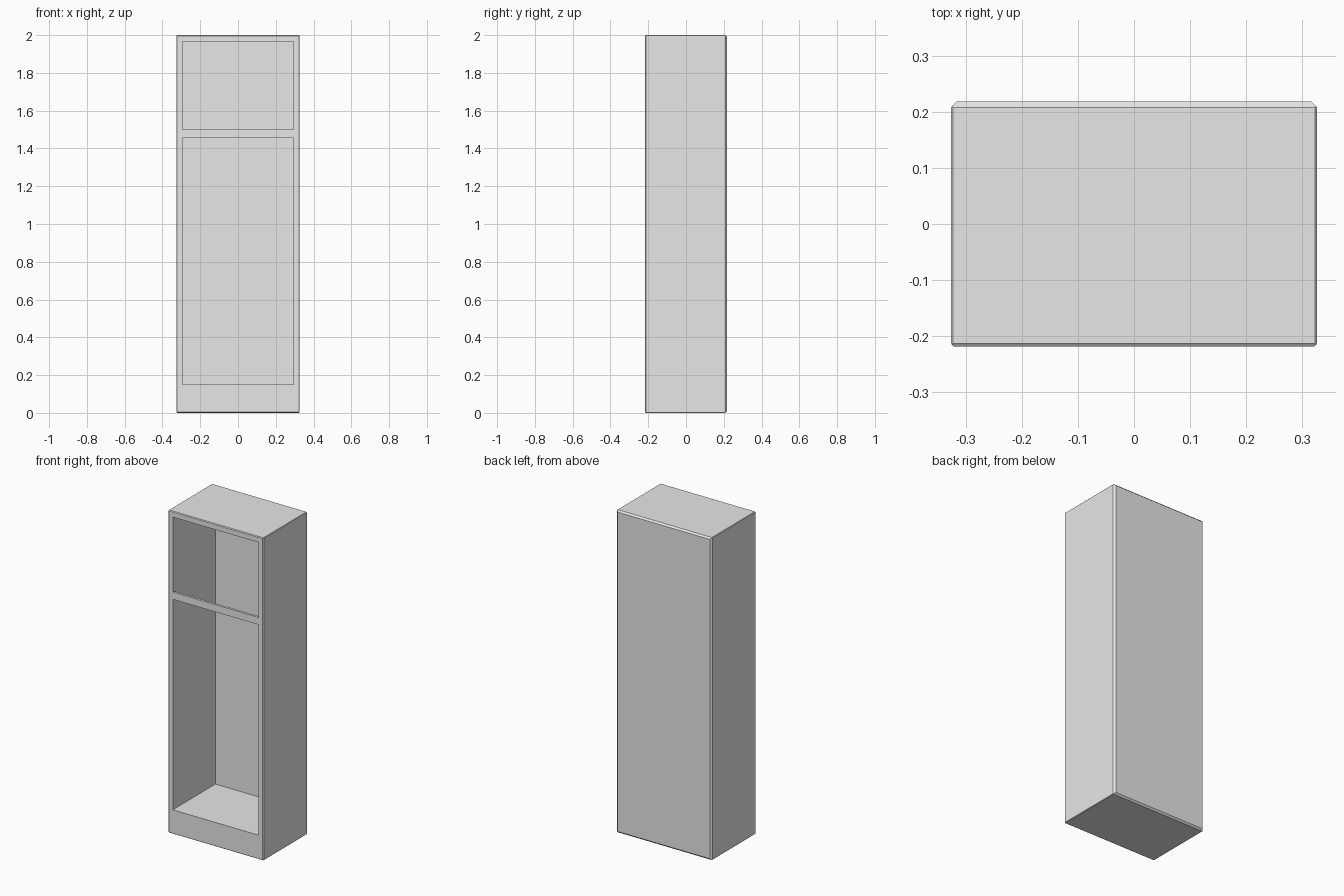
import bpy
import bmesh

cube = bpy.data.objects.get("Cube")
if cube:
    bpy.data.objects.remove(cube, do_unlink=True)

W, D, H = 0.326, 0.218, 2.0      # half width, half depth, height

grey = bpy.data.materials.new("plain grey")
grey.use_nodes = True
grey.diffuse_color = (0.8, 0.8, 0.8, 1)
grey.node_tree.nodes["Principled BSDF"].inputs["Base Color"].default_value = (0.8, 0.8, 0.8, 1)


def loft(name, rings):
    """Closed solid through rectangles (y, half width, bottom, top), front to back."""
    bm = bmesh.new()
    loops = [[bm.verts.new(p) for p in ((-w, y, lo), (w, y, lo), (w, y, hi), (-w, y, hi))]
             for y, w, lo, hi in rings]
    for a, b in zip(loops, loops[1:]):
        for i in range(4):
            j = (i + 1) % 4
            bm.faces.new((a[i], b[i], b[j], a[j]))
    bm.faces.new(loops[0])
    bm.faces.new(loops[-1][::-1])
    bmesh.ops.recalc_face_normals(bm, faces=bm.faces)
    mesh = bpy.data.meshes.new(name)
    bm.to_mesh(mesh)
    bm.free()
    obj = bpy.data.objects.new(name, mesh)
    bpy.context.collection.objects.link(obj)
    return obj


def cut(target, cutter):
    """Subtract the cutter and remove it."""
    cutter.hide_render = True
    mod = target.modifiers.new("cut", "BOOLEAN")
    mod.operation = "DIFFERENCE"
    mod.solver = "EXACT"
    mod.object = cutter
    bpy.context.view_layer.objects.active = target
    bpy.ops.object.modifier_apply(modifier=mod.name)
    bpy.data.objects.remove(cutter, do_unlink=True)


def inset(y, d):
    return (y, W - d, d, H - d)


# Cabinet body: small chamfer at the front, wider chamfer at the back
cabinet = loft("cabinet_body", [inset(-D, 0.004), inset(-D + 0.005, 0),
                                inset(D - 0.01, 0), inset(D, 0.01)])
cabinet.data.materials.append(grey)

# Slim chamfer on the long edges that run front to back
bm = bmesh.new()
bm.from_mesh(cabinet.data)
long_edges = [e for e in bm.edges if abs(e.verts[0].co.y - e.verts[1].co.y) > D]
bmesh.ops.bevel(bm, geom=long_edges, offset=0.003, segments=1, affect="EDGES")
bm.to_mesh(cabinet.data)
bm.free()

# One tall interior behind a thin face frame
FRAME = -D + 0.015
cut(cabinet, loft("interior_cutter", [(FRAME, 0.297, 0.148, 1.967),
                                      (0.203, 0.297, 0.148, 1.967)]))

# Lower and upper openings, leaving a narrow rail between them
for name, lo, hi in (("lower_opening", 0.15, 1.455), ("upper_opening", 1.5, 1.965)):
    cut(cabinet, loft(name, [(-D - 0.05, 0.294, lo, hi), (FRAME + 0.02, 0.294, lo, hi)]))
